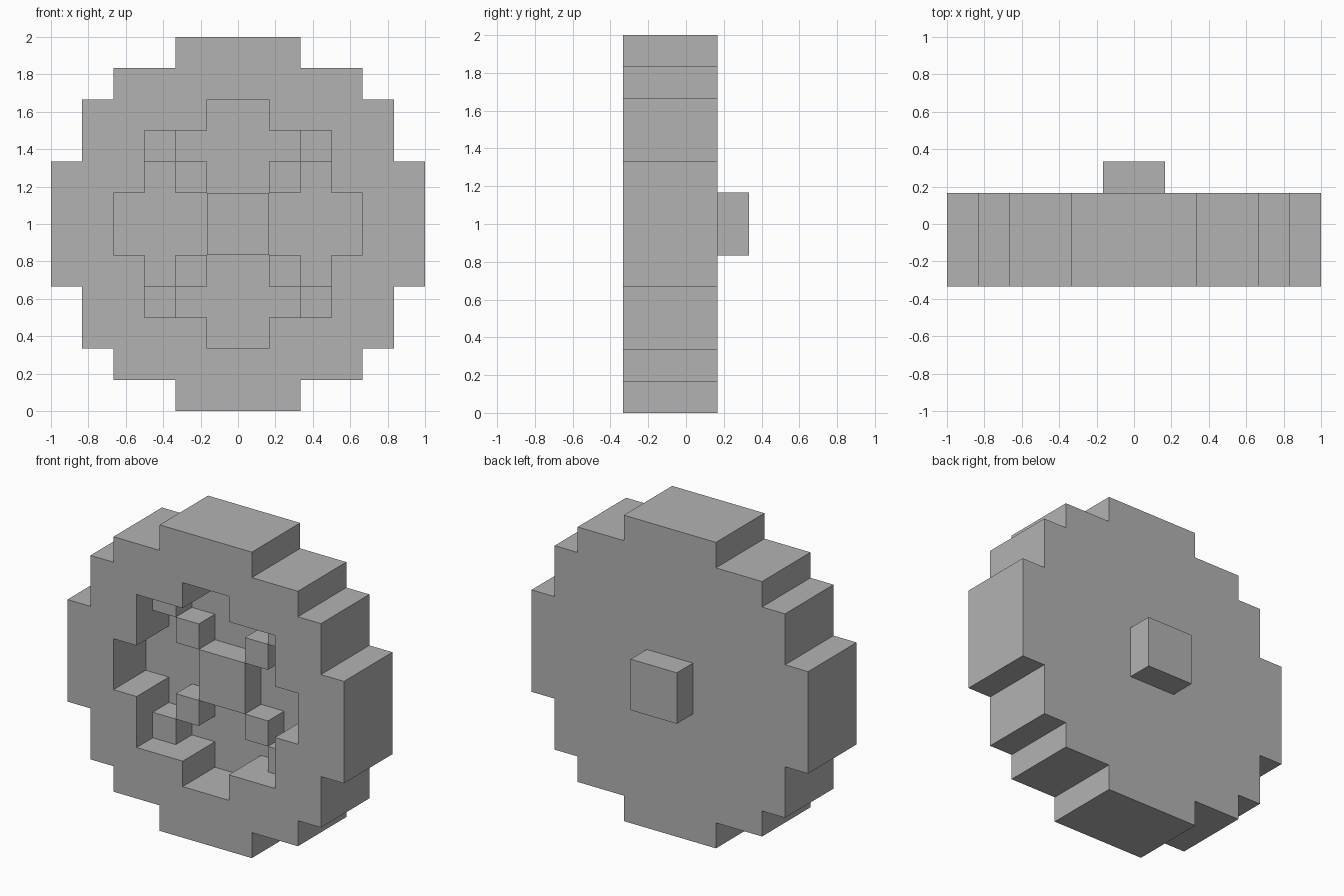
import bpy
import bmesh

U = 1 / 6          # block size
MID = 1.0          # height of the wheel centre

if "Cube" in bpy.data.objects:
    bpy.data.objects.remove(bpy.data.objects["Cube"], do_unlink=True)

grey = bpy.data.materials.new("plain grey")
grey.use_nodes = True
colour = (0.45, 0.45, 0.45, 1)
grey.diffuse_color = colour
grey.node_tree.nodes["Principled BSDF"].inputs["Base Color"].default_value = colour


def make_object(name, bm):
    bmesh.ops.recalc_face_normals(bm, faces=bm.faces[:])
    mesh = bpy.data.meshes.new(name)
    bm.to_mesh(mesh)
    bm.free()
    mesh.materials.append(grey)
    obj = bpy.data.objects.new(name, mesh)
    bpy.context.collection.objects.link(obj)
    return obj


def stepped_disc(name, quarter, front, back):
    """Mirror a quarter outline (x, z in blocks) to a full one and extrude it along y."""
    right = quarter + [(x, -z) for x, z in reversed(quarter)]
    outline = right + [(-x, z) for x, z in reversed(right)]
    bm = bmesh.new()
    face = bm.faces.new([bm.verts.new((x * U, front * U, MID + z * U)) for x, z in outline])
    grown = bmesh.ops.extrude_face_region(bm, geom=[face])
    verts = [v for v in grown["geom"] if isinstance(v, bmesh.types.BMVert)]
    bmesh.ops.translate(bm, verts=verts, vec=(0, (back - front) * U, 0))
    return make_object(name, bm)


def block(name, x, z, size, front, back):
    """Square block centred on x, z (in blocks)."""
    bm = bmesh.new()
    bmesh.ops.create_cube(bm, size=1)
    bmesh.ops.scale(bm, verts=bm.verts, vec=(size * U, (back - front) * U, size * U))
    bmesh.ops.translate(bm, verts=bm.verts,
                        vec=(x * U, (front + back) / 2 * U, MID + z * U))
    return make_object(name, bm)


# Tyre with a stepped recess in its front
tyre = stepped_disc("tyre", [(2, 6), (2, 5), (4, 5), (4, 4), (5, 4), (5, 2), (6, 2)], -2, 1)
cutter = stepped_disc("recess_cutter", [(1, 4), (1, 3), (3, 3), (3, 1), (4, 1)], -3, 0)
cutter.hide_render = True

cut = tyre.modifiers.new("recess", "BOOLEAN")
cut.operation = "DIFFERENCE"
cut.solver = "EXACT"
cut.object = cutter
bpy.context.view_layer.objects.active = tyre
bpy.ops.object.modifier_apply(modifier=cut.name)
bpy.data.objects.remove(cutter, do_unlink=True)

# Hub in the recess and axle stub on the back
block("hub", 0, 0, 2, -1, 0)
block("axle", 0, 0, 2, 1, 2)

# Diagonal spokes, two blocks each
for side, sx in (("left", 1), ("right", -1)):
    for level, sz in (("upper", 1), ("lower", -1)):
        for part, d in (("inner", 1.5), ("outer", 2.5)):
            block(f"{level}_{side}_spoke_{part}", sx * d, sz * d, 1, -1, 0)
